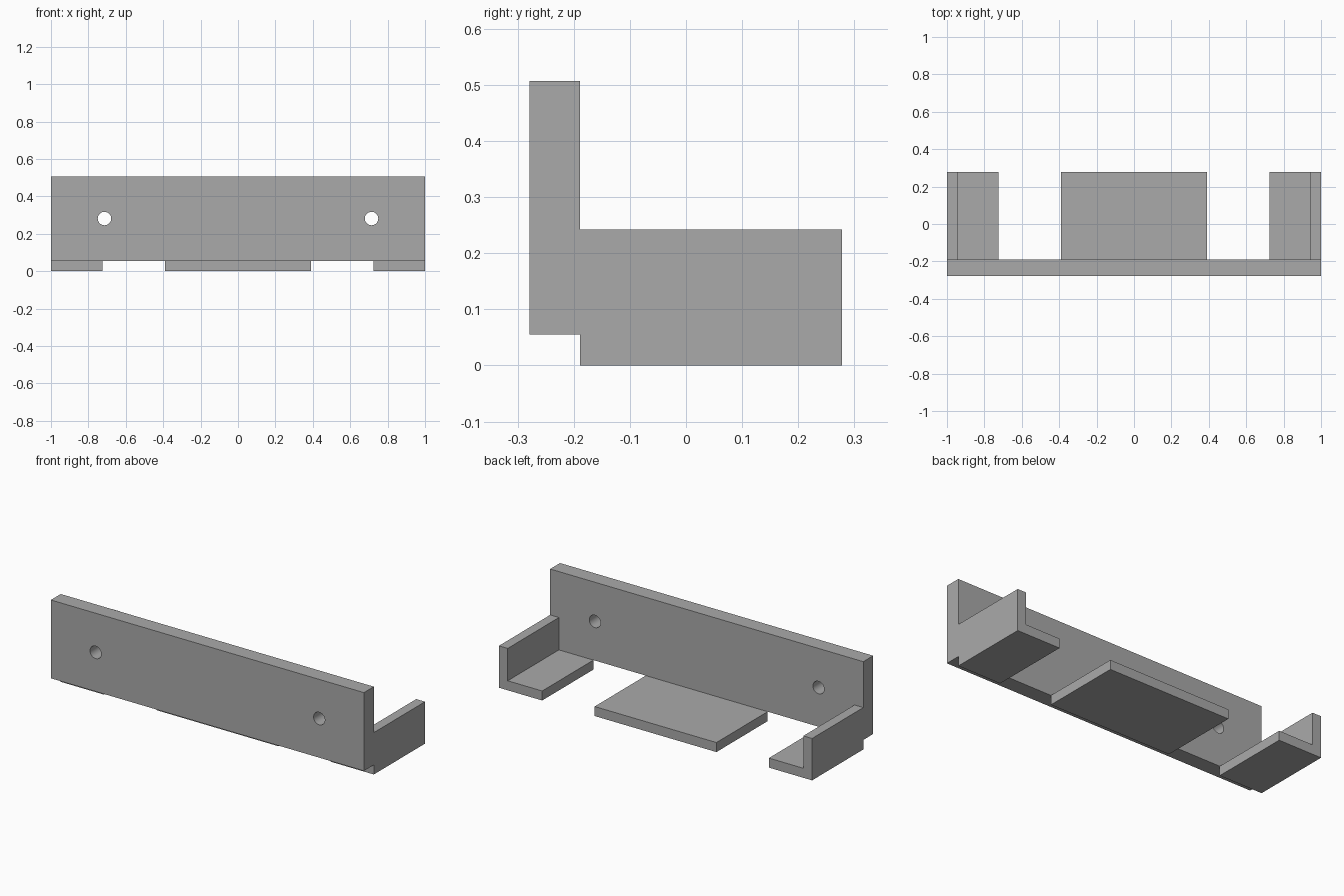
import bpy
import bmesh
import math
from mathutils import Matrix

cube = bpy.data.objects.get("Cube")
if cube:
    bpy.data.objects.remove(cube, do_unlink=True)

grey = bpy.data.materials.new("plain grey")
grey.use_nodes = True
colour = (0.4, 0.4, 0.4, 1)
grey.diffuse_color = colour
grey.node_tree.nodes["Principled BSDF"].inputs["Base Color"].default_value = colour

FRONT, JOIN, BACK = -0.279, -0.189, 0.278
FLOOR = 0.055


def finish(name, bm):
    bmesh.ops.recalc_face_normals(bm, faces=bm.faces)
    mesh = bpy.data.meshes.new(name)
    bm.to_mesh(mesh)
    bm.free()
    mesh.materials.append(grey)
    obj = bpy.data.objects.new(name, mesh)
    bpy.context.collection.objects.link(obj)
    return obj


def extrude_profile(name, profile, y0, y1):
    """Extrude an (x, z) outline along y."""
    bm = bmesh.new()
    face = bm.faces.new([bm.verts.new((x, y0, z)) for x, z in profile])
    moved = bmesh.ops.extrude_face_region(bm, geom=[face])["geom"]
    verts = [v for v in moved if isinstance(v, bmesh.types.BMVert)]
    bmesh.ops.translate(bm, verts=verts, vec=(0, y1 - y0, 0))
    return finish(name, bm)


def rectangle(x0, x1, z0, z1):
    return [(x0, z0), (x1, z0), (x1, z1), (x0, z1)]


# Upright plate with two screw holes
plate = extrude_profile("mounting_plate", rectangle(-1, 1, FLOOR, 0.507), FRONT, JOIN)
bm = bmesh.new()
for x in (-0.714, 0.714):
    place = Matrix.Translation((x, (FRONT + JOIN) / 2, 0.281)) @ Matrix.Rotation(math.pi / 2, 4, "X")
    bmesh.ops.create_cone(bm, cap_ends=True, segments=32, radius1=0.036,
                          radius2=0.036, depth=0.3, matrix=place)
cutter = finish("hole_cutter", bm)
cutter.hide_render = True
cutter.hide_set(True)
cut = plate.modifiers.new("screw holes", "BOOLEAN")
cut.operation = "DIFFERENCE"
cut.solver = "EXACT"
cut.object = cutter

# Bake the holes so the shading can be smoothed inside them
bpy.context.view_layer.objects.active = plate
plate.select_set(True)
bpy.ops.object.modifier_apply(modifier=cut.name)
bpy.data.objects.remove(cutter, do_unlink=True)
bpy.ops.object.shade_smooth_by_angle(angle=math.radians(30))

# Flat centre shelf
extrude_profile("centre_shelf", rectangle(-0.389, 0.389, 0, FLOOR), JOIN, BACK)

# L-shaped end brackets, walls on the outside
for name, side in (("left_bracket", 1), ("right_bracket", -1)):
    outline = [(0.724, 0), (1, 0), (1, 0.242), (0.944, 0.242), (0.944, FLOOR), (0.724, FLOOR)]
    extrude_profile(name, [(side * x, z) for x, z in outline], JOIN, BACK)
